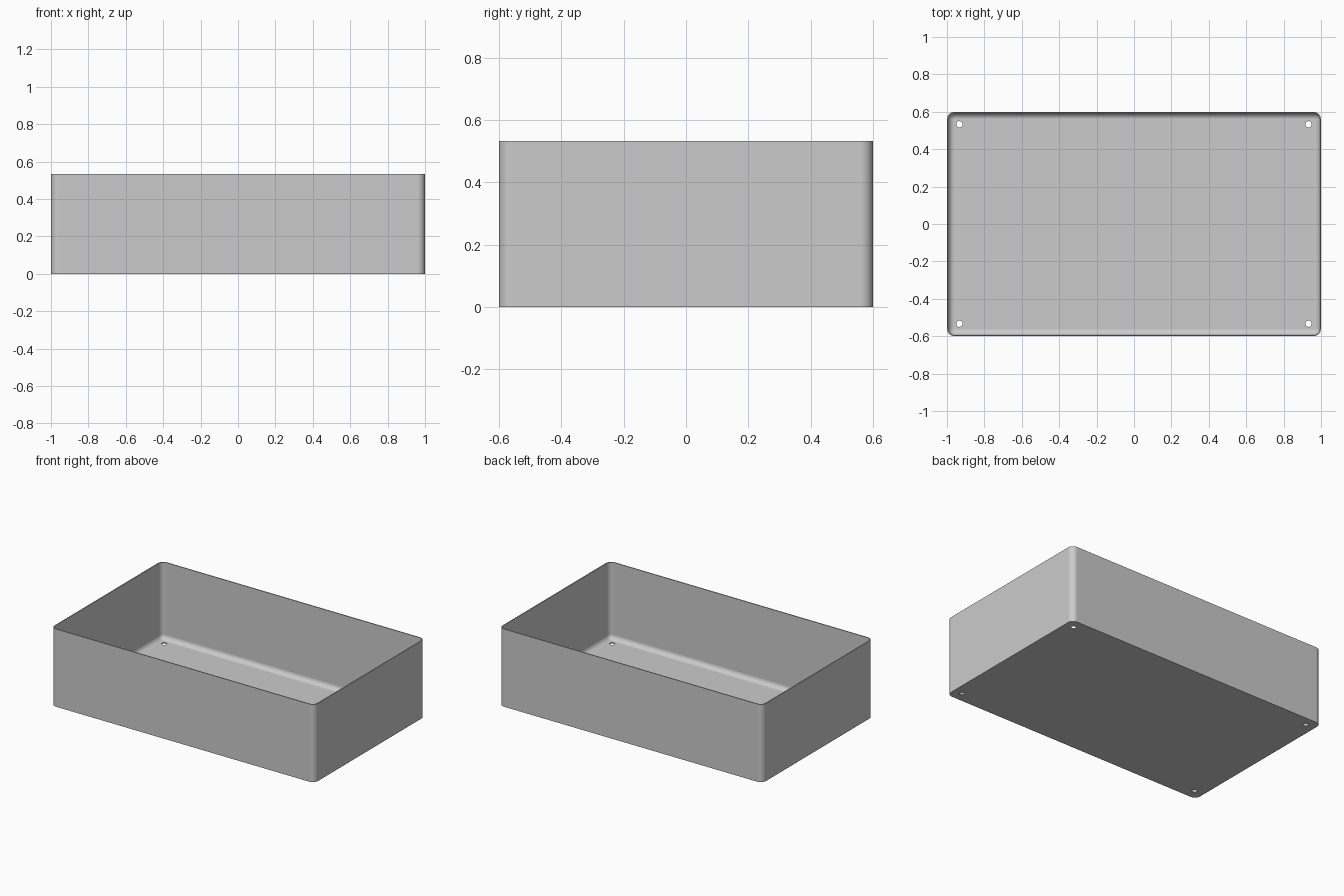
import bpy
import bmesh
from math import cos, sin, pi, radians
from mathutils import Matrix

cube = bpy.data.objects.get("Cube")
if cube:
    bpy.data.objects.remove(cube, do_unlink=True)

HALF_X, HALF_Y, HEIGHT = 1.0, 0.6, 0.5333
WALL, CORNER = 0.0067, 0.04
HOLE_INSET, HOLE_RADIUS = 0.0667, 0.0167
STEPS = 10

grey = bpy.data.materials.new("plain grey")
grey.use_nodes = True
grey.diffuse_color = (0.6, 0.6, 0.6, 1)
grey.node_tree.nodes["Principled BSDF"].inputs["Base Color"].default_value = (0.6, 0.6, 0.6, 1)


def make_object(name, bm):
    mesh = bpy.data.meshes.new(name)
    bmesh.ops.recalc_face_normals(bm, faces=bm.faces)
    bm.to_mesh(mesh)
    bm.free()
    mesh.materials.append(grey)
    obj = bpy.data.objects.new(name, mesh)
    bpy.context.collection.objects.link(obj)
    return obj


def ring(bm, inset, z):
    """Rounded rectangle of vertices, concentric with the outer outline."""
    radius = max(CORNER - inset, 0)
    verts = []
    for quarter, (sx, sy) in enumerate([(1, 1), (-1, 1), (-1, -1), (1, -1)]):
        for i in range(STEPS + 1):
            a = (quarter + i / STEPS) * pi / 2
            verts.append(bm.verts.new((sx * (HALF_X - CORNER) + radius * cos(a),
                                       sy * (HALF_Y - CORNER) + radius * sin(a), z)))
    return verts


# Tray: outer wall, rim, inner wall and the fillet down to the floor
fillet = CORNER - WALL
profile = [(0, 0), (0, HEIGHT), (WALL, HEIGHT)]
for i in range(STEPS + 1):
    a = i / STEPS * pi / 2
    profile.append((CORNER - fillet * cos(a), CORNER - fillet * sin(a)))

bm = bmesh.new()
rings = [ring(bm, inset, z) for inset, z in profile]
for low, high in zip(rings, rings[1:]):
    for i in range(len(low)):
        j = (i + 1) % len(low)
        bm.faces.new((low[i], low[j], high[j], high[i]))
bm.faces.new(rings[0][::-1])
bm.faces.new(rings[-1])
bmesh.ops.remove_doubles(bm, verts=bm.verts, dist=0.00005)
tray = make_object("tray", bm)

# Four screw holes through the floor
bm = bmesh.new()
for sx in (-1, 1):
    for sy in (-1, 1):
        place = Matrix.Translation((sx * (HALF_X - HOLE_INSET), sy * (HALF_Y - HOLE_INSET), 0))
        bmesh.ops.create_cone(bm, cap_ends=True, segments=32, radius1=HOLE_RADIUS,
                              radius2=HOLE_RADIUS, depth=0.1, matrix=place)
cutter = make_object("hole_cutter", bm)
cutter.hide_render = True

bpy.ops.object.select_all(action='DESELECT')
bpy.context.view_layer.objects.active = tray
tray.select_set(True)
cut = tray.modifiers.new("screw holes", 'BOOLEAN')
cut.operation = 'DIFFERENCE'
cut.solver = 'EXACT'
cut.object = cutter
bpy.ops.object.modifier_apply(modifier=cut.name)
bpy.data.objects.remove(cutter, do_unlink=True)

# Smooth fillets, crisp rim and base, flat walls
bpy.ops.object.shade_smooth_by_angle(angle=radians(30))
normals = tray.modifiers.new("flat walls", 'WEIGHTED_NORMAL')
normals.keep_sharp = True
